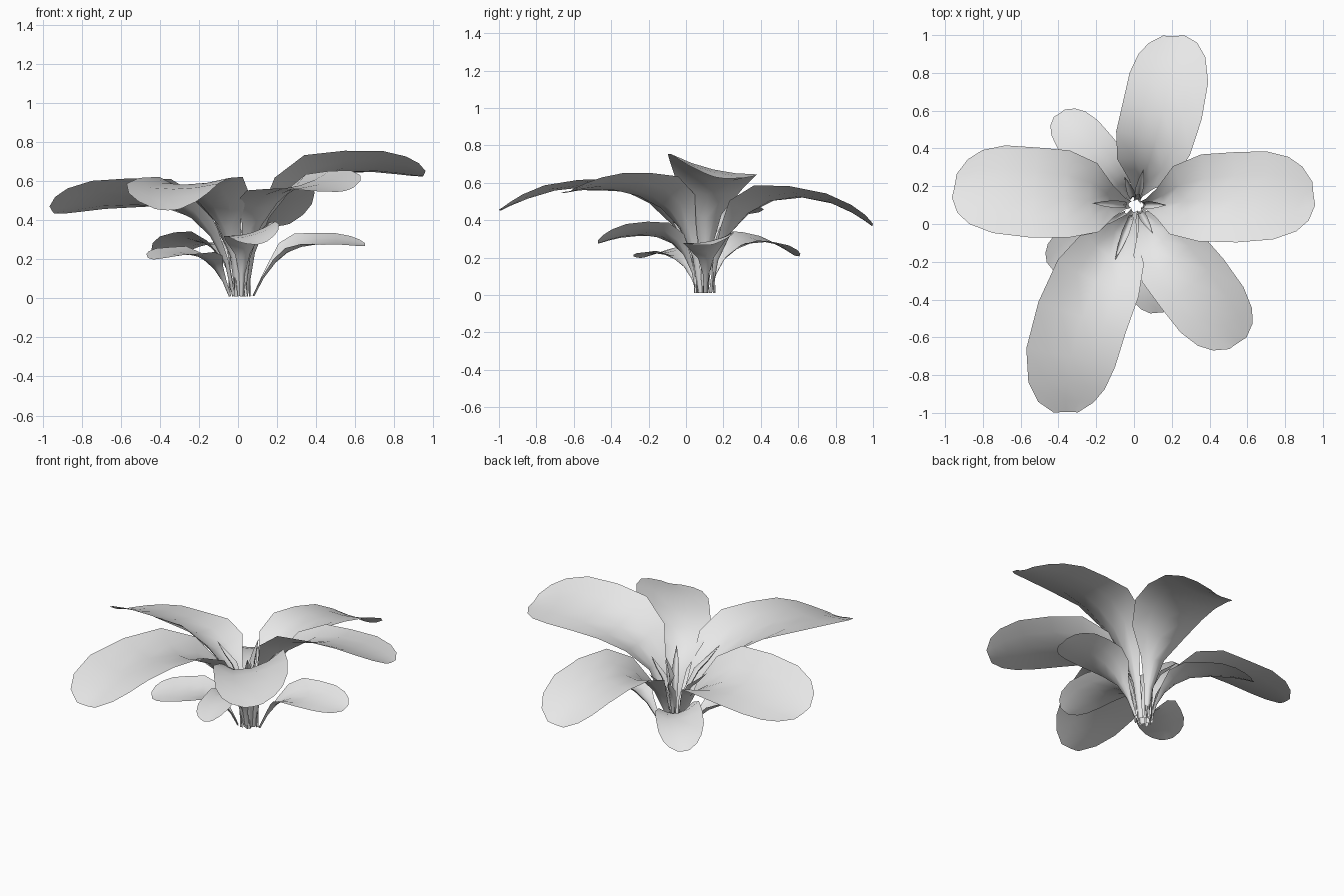
import bpy, bmesh, math
from mathutils import Vector

if "Cube" in bpy.data.objects:
    bpy.data.objects.remove(bpy.data.objects["Cube"])

# One plain grey for the whole plant
GREY = (0.8, 0.8, 0.8, 1)
grey = bpy.data.materials.new("plain grey")
grey.use_nodes = True
grey.diffuse_color = GREY
grey.node_tree.nodes["Principled BSDF"].inputs["Base Color"].default_value = GREY

CROWN = Vector((0.01, 0.1, 0.01))
UP = Vector((0, 0, 1))
# (position along the midrib, share of full width)
BROAD = [(0, .07), (.12, .12), (.25, .32), (.37, .74), (.5, .96), (.65, 1),
         (.8, .98), (.9, .83), (.96, .6), (1, .26)]
SPIKE = [(0, .5), (.3, .7), (.6, 1), (.8, .7), (1, .05)]


def bezier(points, t):
    while len(points) > 1:
        points = [a.lerp(b, t) for a, b in zip(points, points[1:])]
    return points[0]


def leaf(name, tip, peak, width, roll=0, bend=0, lean=.1, outline=BROAD, cup=(.9, .12)):
    """Cupped blade along an arching midrib from the crown to the tip."""
    tip = Vector(tip)
    out = Vector((tip.x - CROWN.x, tip.y - CROWN.y, 0))
    reach = out.length
    out.normalize()
    shoulder = (peak * .749 - tip.z * .275) / .444
    spine = [CROWN + out * (.025 + lean * .15),
             CROWN + out * reach * lean + UP * peak * 1.05,
             CROWN + out * reach * .6 + UP.cross(out) * bend + UP * shoulder, tip]
    bm = bmesh.new()
    rows = []
    for t, share in outline:
        centre = bezier(spine, t)
        along = bezier(spine, min(t + .02, 1)) - bezier(spine, min(t + .02, 1) - .04)
        side = UP.cross(along).normalized()
        normal = along.cross(side).normalized()
        turn = roll * min(1, t * 2)
        across = side * math.cos(turn) + normal * math.sin(turn)
        lift = normal * math.cos(turn) - side * math.sin(turn)
        half = width / 2 * share
        depth = cup[0] + (cup[1] - cup[0]) * min(1, t * 1.5)
        rows.append([bm.verts.new(centre + across * half * u + lift * half * depth * u * u)
                     for u in (-1, -.5, 0, .5, 1)])
    for low, high in zip(rows, rows[1:]):
        for i in range(4):
            bm.faces.new((low[i], low[i + 1], high[i + 1], high[i]))
    bm.normal_update()
    mesh = bpy.data.meshes.new(name)
    bm.to_mesh(mesh)
    bm.free()
    mesh.materials.append(grey)
    for face in mesh.polygons:
        face.use_smooth = True
    obj = bpy.data.objects.new(name, mesh)
    bpy.context.collection.objects.link(obj)


# Upper ring of large leaves
leaf("back_leaf", (.21, .995, .37), .52, .43, roll=-.12, bend=-.07)
leaf("left_leaf", (.95, .16, .63), .66, .49, roll=-.23)
leaf("right_leaf", (-.95, .2, .445), .5, .5, roll=.3)
leaf("front_right_leaf", (-.36, -.995, .45), .575, .49, bend=-.18)
leaf("front_left_leaf", (.55, -.63, .55), .57, .43, roll=.22)

# Lower ring of small leaves
leaf("low_back_leaf", (-.395, .585, .21), .285, .27, roll=.2, lean=.15)
leaf("low_right_leaf", (-.44, -.23, .2), .22, .27, roll=-.12, lean=.3)
leaf("low_front_leaf", (.12, -.47, .28), .33, .26, roll=.3, lean=.15)
leaf("low_left_leaf", (.65, .14, .27), .28, .27, roll=.22, lean=.32)

# Young pointed shoots in the middle
for number, tip in enumerate([(-.22, .11, .47), (.17, .1, .47), (-.1, -.19, .5), (.1, -.05, .5),
                              (.05, .29, .46), (-.05, .25, .42), (.03, .16, .53)]):
    leaf(f"shoot_{number + 1}", tip, tip[2] * .77, .042, lean=.15, outline=SPIKE, cup=(1, 1))
